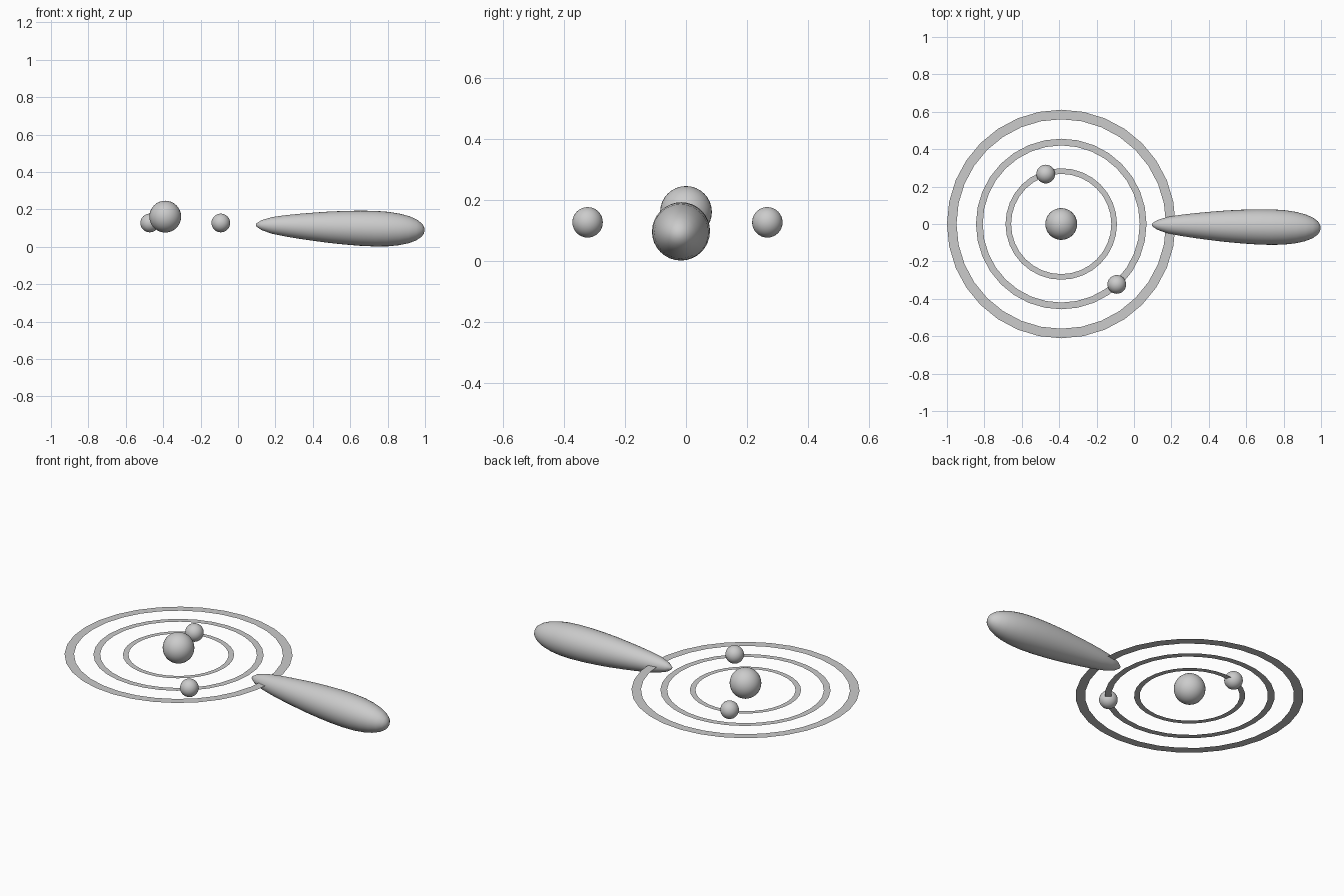
import bpy, bmesh, math
from mathutils import Vector

if "Cube" in bpy.data.objects:
    bpy.data.objects.remove(bpy.data.objects["Cube"])

CX = -0.389      # centre of the orbits
RING_Z = 0.119


def make_object(name, bm, smooth=True):
    mesh = bpy.data.meshes.new(name)
    bm.to_mesh(mesh)
    bm.free()
    if smooth:
        for p in mesh.polygons:
            p.use_smooth = True
    ob = bpy.data.objects.new(name, mesh)
    bpy.context.collection.objects.link(ob)
    return ob


def ball(name, loc, radius):
    bm = bmesh.new()
    bmesh.ops.create_uvsphere(bm, u_segments=32, v_segments=16, radius=radius)
    make_object(name, bm).location = loc


def flat_ring(name, r_in, r_out, sides=32):
    bm = bmesh.new()
    loops = []
    for r in (r_in, r_out):
        loops.append([bm.verts.new((r * math.cos(2 * math.pi * i / sides),
                                    r * math.sin(2 * math.pi * i / sides), 0))
                      for i in range(sides)])
    a, b = loops
    for i in range(sides):
        j = (i + 1) % sides
        bm.faces.new((a[i], b[i], b[j], a[j]))
    make_object(name, bm, False).location = (CX, 0, RING_Z)


# Flat orbit rings
flat_ring("inner_orbit_ring", 0.268, 0.298)
flat_ring("middle_orbit_ring", 0.42, 0.456)
flat_ring("outer_orbit_ring", 0.56, 0.611)

# Central ball and the two small orbiting balls
ball("central_ball", (CX, 0, 0.161), 0.085)
ball("inner_orbit_ball", (-0.472, 0.267, 0.127), 0.05)
ball("middle_orbit_ball", (-0.092, -0.323, 0.127), 0.05)

# Teardrop handle: lathed profile (distance along axis, radius)
profile = [(0, 0), (0.003, 0.008), (0.03, 0.026), (0.085, 0.044), (0.16, 0.057),
           (0.235, 0.067), (0.315, 0.076), (0.395, 0.084), (0.48, 0.090),
           (0.56, 0.094), (0.64, 0.095), (0.71, 0.092), (0.77, 0.084),
           (0.82, 0.072), (0.86, 0.056), (0.888, 0.036), (0.90, 0.018), (0.904, 0)]
bm = bmesh.new()
verts = [bm.verts.new((x, 0, r)) for x, r in profile]
edges = [bm.edges.new(pair) for pair in zip(verts, verts[1:])]
bmesh.ops.spin(bm, geom=verts + edges, cent=(0, 0, 0), axis=(1, 0, 0),
               angle=2 * math.pi, steps=32, use_duplicate=False)
bmesh.ops.remove_doubles(bm, verts=bm.verts, dist=1e-4)
bmesh.ops.recalc_face_normals(bm, faces=bm.faces)
handle = make_object("teardrop_handle", bm)
start, end = Vector((0.095, -0.004, 0.117)), Vector((0.999, -0.022, 0.088))
handle.location = start
handle.rotation_mode = 'QUATERNION'
handle.rotation_quaternion = Vector((1, 0, 0)).rotation_difference(end - start)
